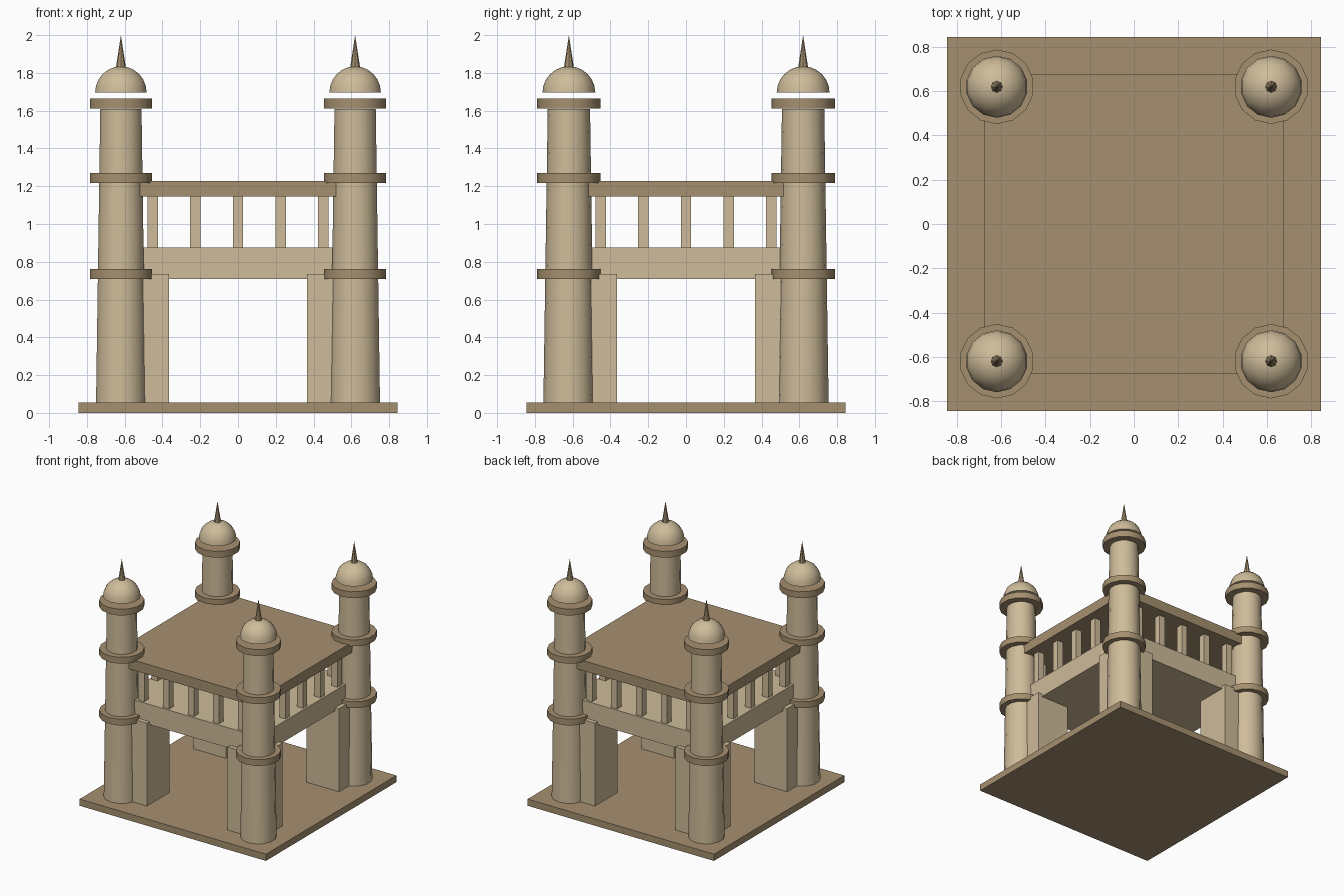
import bpy, bmesh, math
from mathutils import Matrix

if "Cube" in bpy.data.objects:
    bpy.data.objects.remove(bpy.data.objects["Cube"])


def material(name, color):
    m = bpy.data.materials.new(name)
    m.diffuse_color = (*color, 1)
    m.use_nodes = True
    m.node_tree.nodes["Principled BSDF"].inputs["Base Color"].default_value = m.diffuse_color
    return m


LIGHT = material("light_stone", (0.62, 0.50, 0.32))
DARK = material("dark_stone", (0.38, 0.28, 0.16))
SIDES = 14
T = 0.62  # tower offset from the centre


def finish(bm, name, mat, smooth=False):
    bmesh.ops.recalc_face_normals(bm, faces=bm.faces)
    me = bpy.data.meshes.new(name)
    bm.to_mesh(me)
    bm.free()
    me.materials.append(mat)
    ob = bpy.data.objects.new(name, me)
    bpy.context.collection.objects.link(ob)
    if smooth:
        bpy.ops.object.select_all(action='DESELECT')
        ob.select_set(True)
        bpy.context.view_layer.objects.active = ob
        bpy.ops.object.shade_smooth_by_angle(angle=math.radians(40))
    return ob


def box(name, x, y, z0, z1, wx, wy, mat):
    bm = bmesh.new()
    bmesh.ops.create_cube(bm, size=1, matrix=Matrix.Translation((x, y, (z0 + z1) / 2))
                          @ Matrix.Diagonal((wx, wy, z1 - z0, 1)))
    return finish(bm, name, mat)


def drum(name, x, y, z0, z1, r0, r1, mat, sides=SIDES):
    bm = bmesh.new()
    bmesh.ops.create_cone(bm, cap_ends=True, segments=sides, radius1=r0, radius2=r1,
                          depth=z1 - z0, matrix=Matrix.Translation((x, y, (z0 + z1) / 2)))
    return finish(bm, name, mat, True)


def dome(name, x, y, z, r, mat):
    bm = bmesh.new()
    bmesh.ops.create_uvsphere(bm, u_segments=SIDES, v_segments=12, radius=r)
    bmesh.ops.delete(bm, geom=[v for v in bm.verts if v.co.z < -1e-4], context='VERTS')
    bmesh.ops.holes_fill(bm, edges=[e for e in bm.edges if e.is_boundary], sides=0)
    bmesh.ops.translate(bm, verts=bm.verts, vec=(x, y, z))
    return finish(bm, name, mat, True)


# Ground plinth, upper floor and roof
box("plinth", 0, 0, 0, 0.055, 1.69, 1.69, DARK)
box("upper_floor", 0, 0, 0.71, 0.875, 1.25, 1.25, LIGHT)
box("roof", 0, 0, 1.145, 1.228, 1.35, 1.35, DARK)

# Corner piers and towers
for sx in (-1, 1):
    for sy in (-1, 1):
        x, y = sx * T, sy * T
        box("corner_pier", sx * 0.5125, sy * 0.5125, 0.055, 0.735, 0.295, 0.295, LIGHT)
        drum("tower_shaft", x, y, 0.055, 1.61, 0.135, 0.112, LIGHT)
        for z in (0.71, 1.217, 1.612):
            drum("tower_ring", x, y, z, z + 0.052, 0.168, 0.168, DARK)
        dome("tower_dome", x, y, 1.695, 0.14, LIGHT)
        drum("tower_spire", x, y, 1.83, 2.0, 0.026, 0, DARK, 8)

# Short gallery columns along all four sides
for s in (-1, 1):
    for i in range(-2, 3):
        box("gallery_column", i * 0.226, s * 0.58, 0.875, 1.145, 0.055, 0.055, LIGHT)
        box("gallery_column", s * 0.58, i * 0.226, 0.875, 1.145, 0.055, 0.055, LIGHT)
